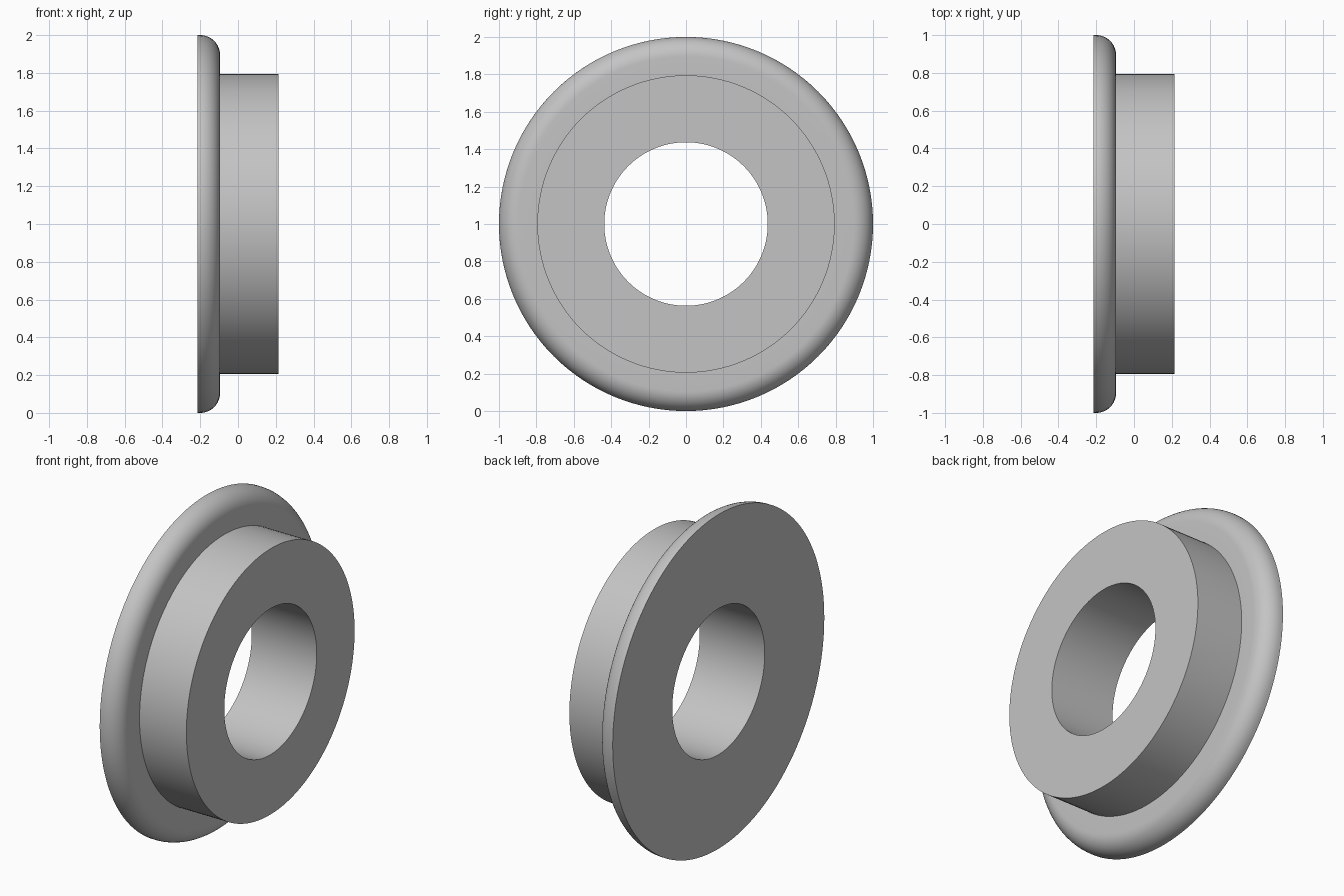
import bpy, bmesh, math
from mathutils import Vector

cube = bpy.data.objects.get("Cube")
if cube:
    bpy.data.objects.remove(cube, do_unlink=True)

# Dimensions along the x axis and radii around it
BACK, STEP, FRONT = -0.215, -0.095, 0.215
RIM, HUB, BORE, FILLET = 1.0, 0.795, 0.437, 0.105
SEGMENTS, ARC_STEPS = 128, 12

grey = bpy.data.materials.new("plain grey")
grey.use_nodes = True
colour = (0.55, 0.55, 0.55, 1)
grey.diffuse_color = colour
grey.node_tree.nodes["Principled BSDF"].inputs["Base Color"].default_value = colour

# Half section: back face, rounded flange edge, hub, bore
profile = [(BACK, BORE), (BACK, RIM)]
for i in range(ARC_STEPS + 1):
    a = math.pi / 2 * (1 - i / ARC_STEPS)
    profile.append((STEP - FILLET + FILLET * math.cos(a),
                    RIM - FILLET + FILLET * math.sin(a)))
profile += [(STEP, HUB), (FRONT, HUB), (FRONT, BORE)]

# Revolve the closed section around the x axis
bm = bmesh.new()
verts = [bm.verts.new((x, 0, r)) for x, r in profile]
edges = [bm.edges.new((v, verts[(i + 1) % len(verts)])) for i, v in enumerate(verts)]
bmesh.ops.spin(bm, geom=verts + edges, cent=(0, 0, 0), axis=(1, 0, 0),
               angle=math.tau, steps=SEGMENTS, use_merge=True)
bmesh.ops.remove_doubles(bm, verts=bm.verts, dist=0.0001)
bmesh.ops.recalc_face_normals(bm, faces=bm.faces)
bmesh.ops.translate(bm, verts=bm.verts, vec=Vector((0, 0, RIM)))

mesh = bpy.data.meshes.new("flanged_bushing")
bm.to_mesh(mesh)
bm.free()
mesh.materials.append(grey)
bushing = bpy.data.objects.new("flanged_bushing", mesh)
bpy.context.collection.objects.link(bushing)

# Smooth round surfaces, crisp rims
bpy.ops.object.select_all(action='DESELECT')
bushing.select_set(True)
bpy.context.view_layer.objects.active = bushing
bpy.ops.object.shade_smooth_by_angle(angle=math.radians(30))
